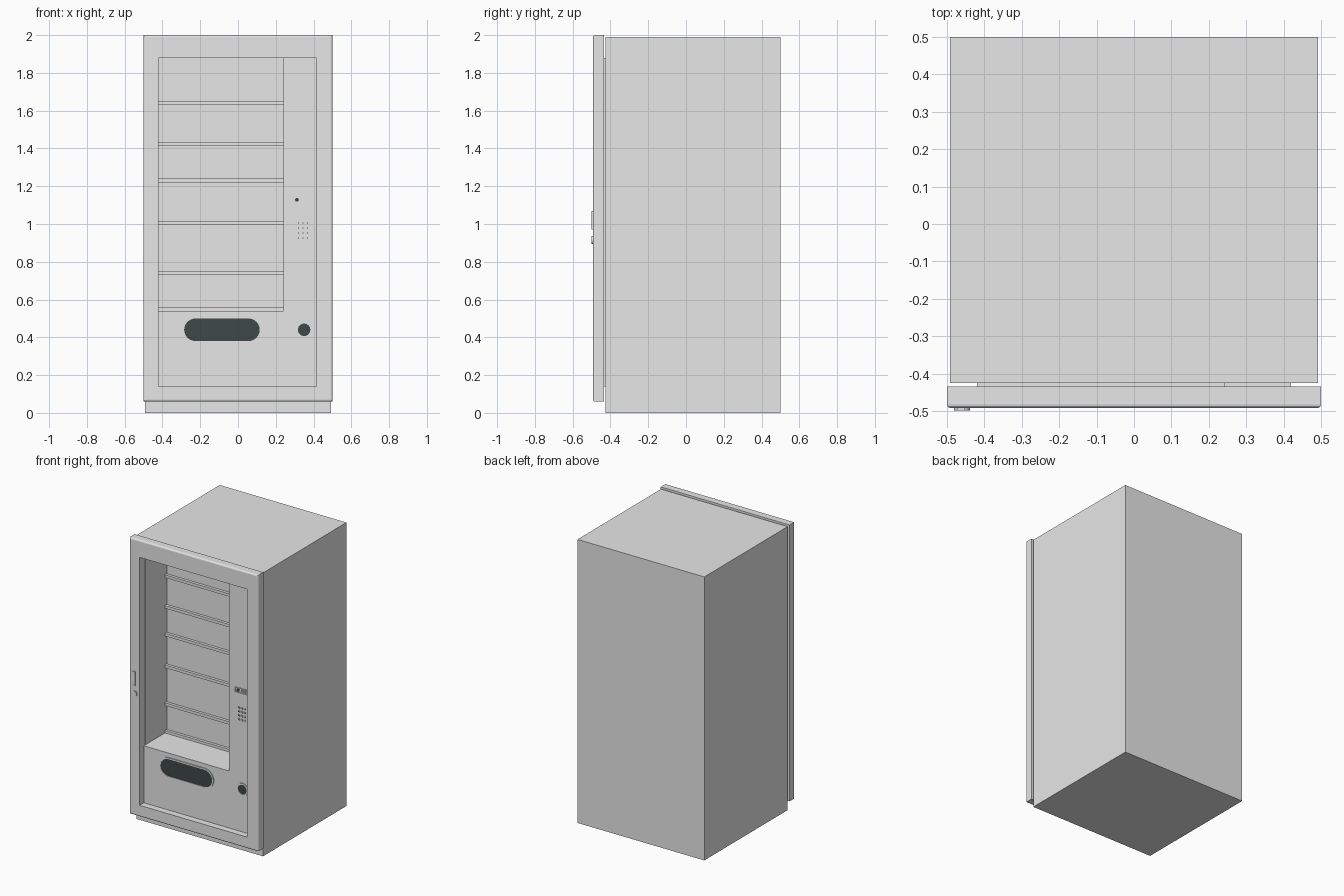
import bpy, bmesh, math
from mathutils import Matrix, Vector

old = bpy.data.objects.get("Cube")
if old:
    bpy.data.objects.remove(old, do_unlink=True)


def material(name, rgb):
    m = bpy.data.materials.new(name)
    m.use_nodes = True
    m.diffuse_color = (*rgb, 1)
    m.node_tree.nodes["Principled BSDF"].inputs["Base Color"].default_value = (*rgb, 1)
    return m


GREY = material("light_grey", (0.8, 0.8, 0.8))
DARK = material("dark_slate", (0.05, 0.065, 0.065))


def finish(name, bm, mat=GREY):
    bmesh.ops.recalc_face_normals(bm, faces=bm.faces)
    mesh = bpy.data.meshes.new(name)
    bm.to_mesh(mesh)
    bm.free()
    mesh.materials.append(mat)
    ob = bpy.data.objects.new(name, mesh)
    bpy.context.collection.objects.link(ob)
    return ob


def rect(x0, x1, z0, z1):
    return [(x0, z0), (x1, z0), (x1, z1), (x0, z1)]


def stadium(cx, cz, half, r, n=12):
    """Rounded slot outline; half is the straight half-length (0 gives a circle)."""
    pts = []
    for i in range(2 * n):
        a = -math.pi / 2 + math.pi * i / n
        side = half if i < n else -half
        pts.append((cx + side + r * math.cos(a), cz + r * math.sin(a)))
        if half and i % n == n - 1:
            pts.append((cx + side, cz + (r if i < n else -r)))
    return pts


def prism(name, outline, y0, y1, mat=GREY):
    """Solid with an xz outline, running from y0 back to y1."""
    bm = bmesh.new()
    face = bm.faces.new([bm.verts.new((x, y0, z)) for x, z in outline])
    new = bmesh.ops.extrude_face_region(bm, geom=[face])["geom"]
    bmesh.ops.translate(bm, vec=(0, y1 - y0, 0),
                        verts=[v for v in new if isinstance(v, bmesh.types.BMVert)])
    return finish(name, bm, mat)


def ring(name, outer, inner, y0, y1, mat=GREY):
    """Closed frame between two outlines with the same number of points."""
    bm = bmesh.new()
    loops = [[bm.verts.new((x, y, z)) for x, z in pts]
             for pts, y in ((outer, y0), (outer, y1), (inner, y1), (inner, y0))]
    n = len(outer)
    for k in range(4):
        a, b = loops[k], loops[(k + 1) % 4]
        for i in range(n):
            j = (i + 1) % n
            bm.faces.new((a[i], a[j], b[j], b[i]))
    return finish(name, bm, mat)


def box(name, x0, x1, y0, y1, z0, z1, mat=GREY):
    return prism(name, rect(x0, x1, z0, z1), y0, y1, mat)


# Cabinet: an open-fronted box with a shallow display chamber
opening = rect(-0.42, 0.24, 0.54, 1.88)
shell = rect(-0.492, 0.492, 0, 1.99)
bm = bmesh.new()
loops = [[bm.verts.new((x, y, z)) for x, z in pts]
         for pts, y in ((shell, 0.5), (shell, -0.425), (opening, -0.425), (opening, -0.19))]
bm.faces.new(loops[0])
bm.faces.new(loops[-1])
for a, b in zip(loops, loops[1:]):
    for i in range(4):
        j = (i + 1) % 4
        bm.faces.new((a[i], a[j], b[j], b[i]))
finish("cabinet", bm)

# Door frame with softened outer front edges
door = ring("door_frame", rect(-0.5, 0.5, 0.06, 2.0),
            rect(-0.42, 0.415, 0.14, 1.88), -0.492, -0.434)
bm = bmesh.new()
bm.from_mesh(door.data)
edges = [e for e in bm.edges if all(v.co.y < -0.49 for v in e.verts)
         and (all(abs(v.co.x) > 0.49 for v in e.verts)
              or all(v.co.z > 1.99 or v.co.z < 0.07 for v in e.verts))
         and all(abs(v.co.x) > 0.49 for v in e.verts)]
bmesh.ops.bevel(bm, geom=edges, offset=0.01, segments=3, profile=0.5, affect='EDGES')
bm.to_mesh(door.data)
bm.free()

# L-shaped fascia: lower panel and right control column
prism("fascia_panel", [(-0.42, 0.14), (0.42, 0.14), (0.42, 1.88),
                       (0.24, 1.88), (0.24, 0.54), (-0.42, 0.54)], -0.445, -0.424)

# Shelf front rails
for k, z in enumerate((1.64, 1.425, 1.23, 1.007, 0.742, 0.548)):
    box(f"shelf_{k + 1}", -0.42, 0.24, -0.21, -0.19, z - 0.01, z + 0.01)

# Product hatch and change return, each a dark plate in a raised rim
FRONT = -0.445
for name, cx, half, r in (("product_hatch", -0.085, 0.14, 0.07), ("change_return", 0.35, 0, 0.043)):
    prism(name, stadium(cx, 0.44, half, r - 0.008), FRONT - 0.002, FRONT, DARK)
    ring(name + "_rim", stadium(cx, 0.44, half, r),
         stadium(cx, 0.44, half, r - 0.01), FRONT - 0.006, FRONT)

# Payment unit
ring("payment_bezel", rect(0.29, 0.405, 1.11, 1.145),
     rect(0.294, 0.401, 1.114, 1.141), FRONT - 0.006, FRONT)
prism("coin_slot", stadium(0.312, 1.128, 0, 0.01), FRONT - 0.004, FRONT, DARK)
ring("note_slot", rect(0.335, 0.39, 1.12, 1.135),
     rect(0.34, 0.385, 1.125, 1.13), FRONT - 0.005, FRONT)
box("display_slot", 0.396, 0.402, FRONT - 0.005, FRONT, 1.27, 1.33)

# Keypad
for row in range(4):
    for col in range(3):
        x, z = 0.32 + col * 0.024, 0.925 + row * 0.027
        box(f"key_{row}_{col}", x - 0.007, x + 0.007, FRONT - 0.004, FRONT, z - 0.006, z + 0.006)
        box(f"key_mark_{row}_{col}", x - 0.003, x + 0.003, FRONT - 0.005, FRONT - 0.003,
            z - 0.003, z + 0.003, DARK)

# Handle and lock on the door frame
ring("handle_rim", rect(-0.472, -0.452, 0.97, 1.07),
     rect(-0.467, -0.457, 0.976, 1.064), -0.499, -0.492)
box("handle_grip", -0.467, -0.457, -0.496, -0.492, 0.976, 1.064)
prism("door_lock", stadium(-0.46, 0.915, 0, 0.021), -0.499, -0.492)
